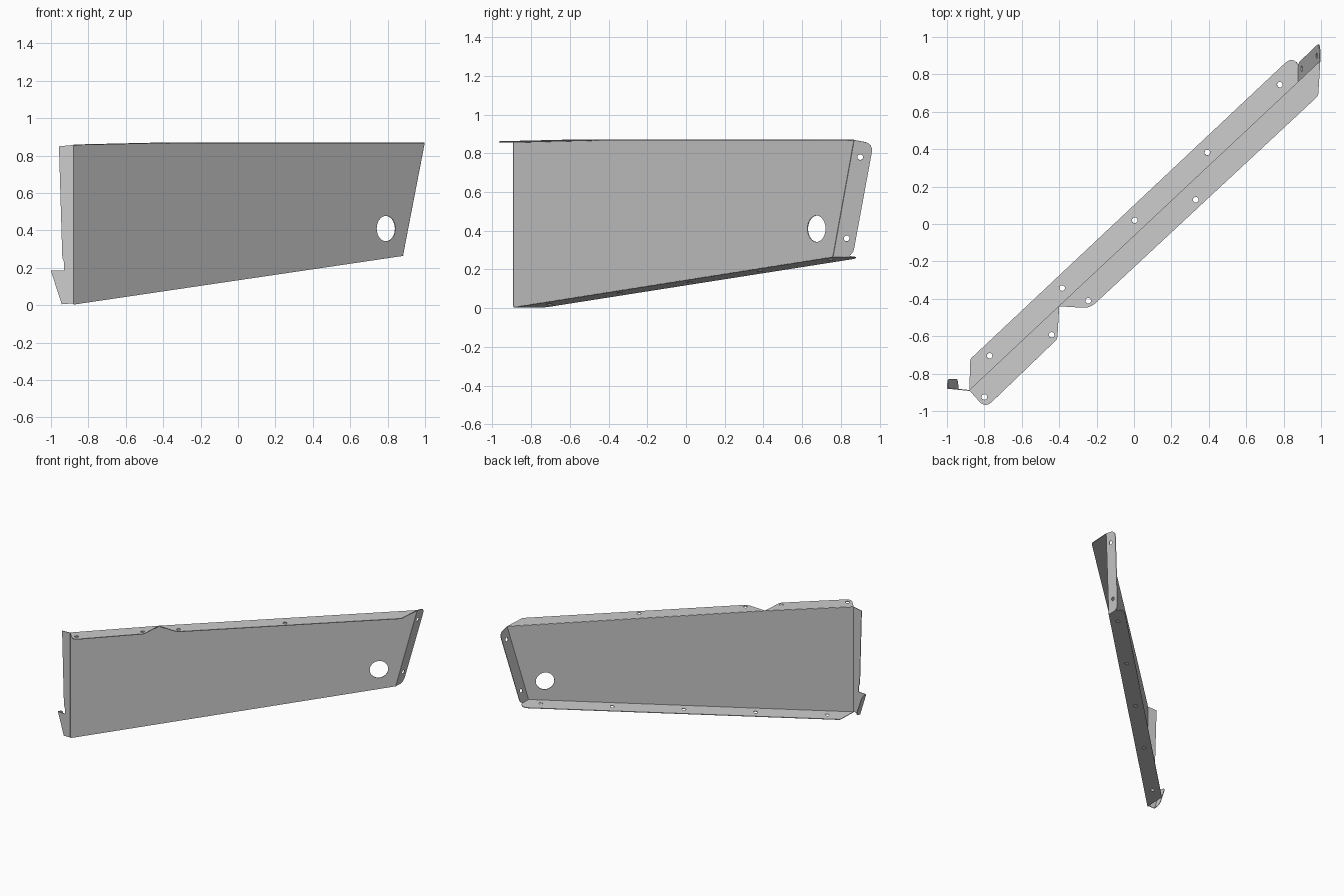
import bpy, bmesh
from math import sin, cos, tau
from mathutils import Vector

if "Cube" in bpy.data.objects:
    bpy.data.objects.remove(bpy.data.objects["Cube"])

THICK = 0.005
HOLE = 0.015


def rounded(points):
    """2D outline; a third value on a point is its corner rounding."""
    out, n = [], len(points)
    for i, p in enumerate(points):
        c = Vector(p[:2])
        if len(p) == 2:
            out.append(c)
            continue
        a = c + (Vector(points[i - 1][:2]) - c).normalized() * p[2]
        b = c + (Vector(points[(i + 1) % n][:2]) - c).normalized() * p[2]
        for k in range(7):
            t = k / 6
            out.append(a * (1 - t) ** 2 + c * 2 * t * (1 - t) + b * t * t)
    return out


def plate(name, points, place, holes=()):
    """Thin flat plate with holes; place maps 2D drawing points into space."""
    loops = [rounded(points)]
    for h in holes:
        ra, rb = h[2:] if len(h) == 4 else (HOLE, HOLE)
        n = 48 if ra > 0.03 else 16
        loops.append([Vector((h[0] + ra * cos(tau * i / n),
                              h[1] + rb * sin(tau * i / n))) for i in range(n)])
    bm = bmesh.new()
    edges = []
    for loop in loops:
        vs = [bm.verts.new(place(*p)) for p in loop]
        edges += [bm.edges.new((vs[i - 1], vs[i])) for i in range(len(vs))]
    o, a, b = Vector(place(0, 0)), Vector(place(1, 0)), Vector(place(0, 1))
    bmesh.ops.triangle_fill(bm, use_beauty=True, edges=edges,
                            normal=(a - o).cross(b - o).normalized())
    bmesh.ops.recalc_face_normals(bm, faces=bm.faces)
    mesh = bpy.data.meshes.new(name)
    bm.to_mesh(mesh)
    bm.free()
    obj = bpy.data.objects.new(name, mesh)
    bpy.context.collection.objects.link(obj)
    mod = obj.modifiers.new("sheet_thickness", 'SOLIDIFY')
    mod.thickness, mod.offset = THICK, 0
    return obj


def line_y(x):
    return -0.89 + 0.9375 * (x + 0.88)


def bottom_z(x, y):
    # follows the sloping lower edge, drooping slightly away from the panel
    s = (x + 0.88) * 0.73 + (y + 0.89) * 0.684
    d = -(x + 0.88) * 0.684 + (y + 0.89) * 0.73
    return 0.006 + 0.1077 * s - 0.1 * d


# Upright diagonal panel with the large round opening
plate("main_panel",
      [(-0.88, 0.006), (0.88, 0.266), (0.996, 0.868), (-0.4, 0.868), (-0.88, 0.857)],
      lambda x, z: (x, line_y(x), z), [(0.79, 0.41, 0.05, 0.068)])

# Top flange in two lengths, split by a notch
plate("top_flange_short",
      [(-0.88, -0.89), (-0.795, -0.985, 0.05), (-0.41, -0.615, 0.015), (-0.4, line_y(-0.4))],
      lambda x, y: (x, y, 0.868 + 0.023 * (x + 0.4)),
      [(-0.8, -0.925), (-0.44, -0.593)])
plate("top_flange_long",
      [(-0.4, line_y(-0.4)), (-0.235, -0.45, 0.04), (0.985, 0.685, 0.015), (0.996, line_y(0.996))],
      lambda x, y: (x, y, 0.868), [(-0.245, -0.41), (0.33, 0.13)])

# Bottom flange on the rear side
plate("bottom_flange",
      [(-0.88, -0.89), (-0.875, -0.722, 0.01), (0.85, 0.9, 0.06),
       (0.885, 0.84, 0.03), (0.88, 0.76)],
      lambda x, y: (x, y, bottom_z(x, y)),
      [(-0.772 + 0.388 * i, -0.705 + 0.3625 * i) for i in range(5)])

# Leaning end flange on the right
plate("right_end_flange",
      [(0.76, 0.266), (0.86, 0.262, 0.05), (0.968, 0.85, 0.05), (line_y(0.996), 0.868)],
      lambda y, z: (0.88 + 0.1927 * (z - 0.266), y, z),
      [(0.9, 0.78), (0.83, 0.36)])

# Narrow left flange with its stepped foot
plate("left_end_flange",
      [(-0.88, 0.857), (-0.957, 0.85), (-0.939, 0.25, 0.01), (-0.93, 0.235, 0.01),
       (-0.93, 0.185), (-0.998, 0.185), (-0.94, 0.006), (-0.88, 0.01)],
      lambda x, z: (x, -0.89 - 0.1 * (x + 0.88), z))

# Small tab folded back from the foot
plate("foot_tab",
      [(-0.884, 0.006), (-0.828, 0.02, 0.025), (-0.828, 0.175, 0.025), (-0.878, 0.185)],
      lambda y, z: (-0.94 - 0.324 * (z - 0.006), y, z))
